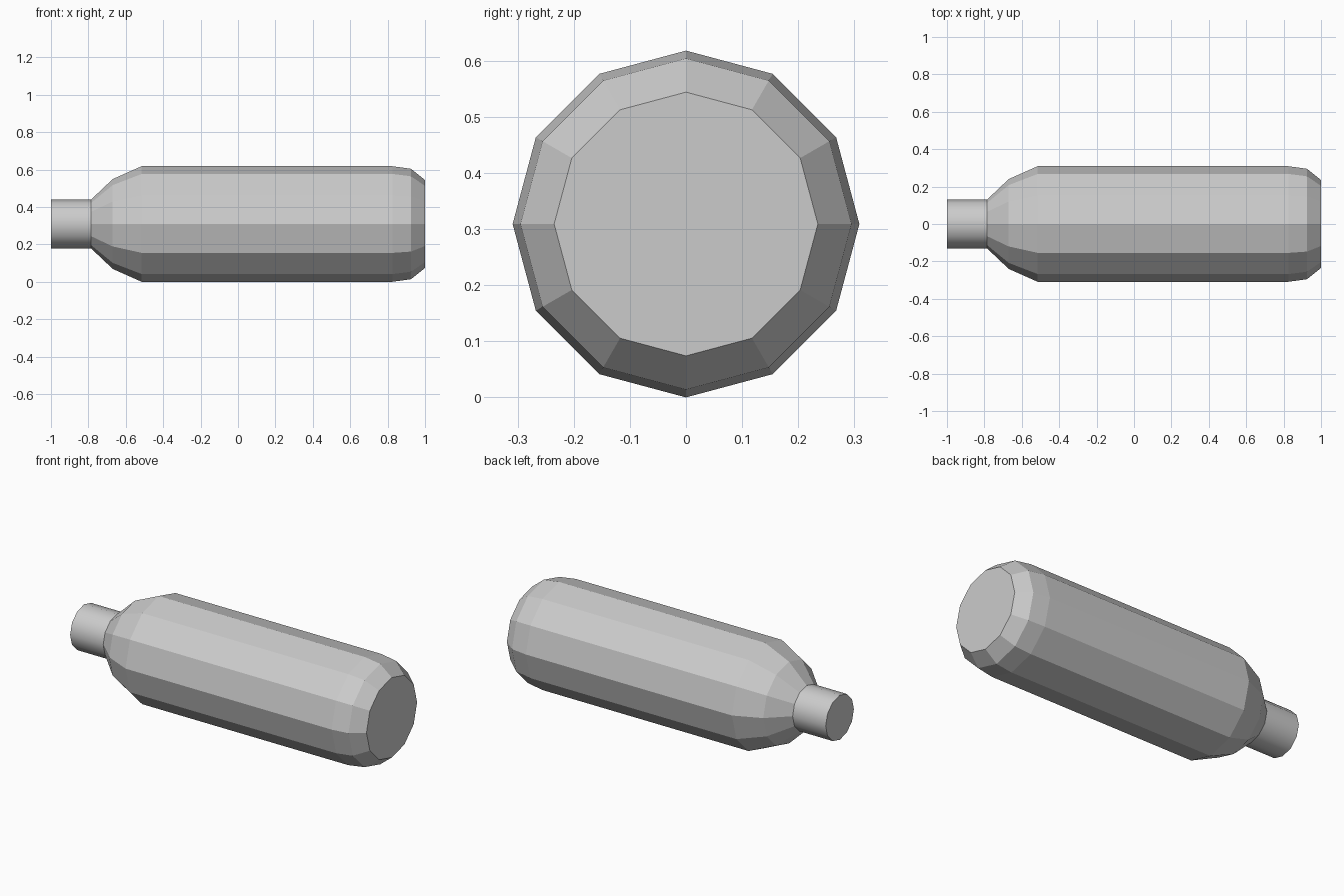
import bpy
import bmesh
from math import sin, cos, pi

SIDES = 12
AXIS_Z = 0.309

cube = bpy.data.objects.get("Cube")
if cube:
    bpy.data.objects.remove(cube, do_unlink=True)

grey = bpy.data.materials.new("light_grey")
grey.use_nodes = True
colour = (0.6, 0.6, 0.6, 1)
grey.diffuse_color = colour
grey.node_tree.nodes["Principled BSDF"].inputs["Base Color"].default_value = colour


def lathe(name, profile, smooth=False):
    """Revolve (x, radius) pairs about the long axis and cap both ends."""
    bm = bmesh.new()
    rings = []
    for x, r in profile:
        angles = [2 * pi * i / SIDES for i in range(SIDES)]
        rings.append([bm.verts.new((x, r * cos(a), AXIS_Z + r * sin(a))) for a in angles])
    for a, b in zip(rings, rings[1:]):
        for i in range(SIDES):
            j = (i + 1) % SIDES
            bm.faces.new((a[i], a[j], b[j], b[i])).smooth = smooth
    for ring in (rings[0], rings[-1]):
        cap = bm.faces.new(ring)
        for edge in cap.edges:
            edge.smooth = False
    bmesh.ops.recalc_face_normals(bm, faces=bm.faces)
    mesh = bpy.data.meshes.new(name)
    bm.to_mesh(mesh)
    bm.free()
    mesh.materials.append(grey)
    obj = bpy.data.objects.new(name, mesh)
    bpy.context.collection.objects.link(obj)
    return obj


# Faceted bottle body with tapered shoulder and chamfered base
lathe("body", [(-0.785, 0.131), (-0.67, 0.24), (-0.515, 0.309),
               (0.825, 0.309), (0.925, 0.295), (1.0, 0.235)])

# Smooth cylindrical neck
lathe("neck", [(-1.0, 0.131), (-0.78, 0.131)], smooth=True)
